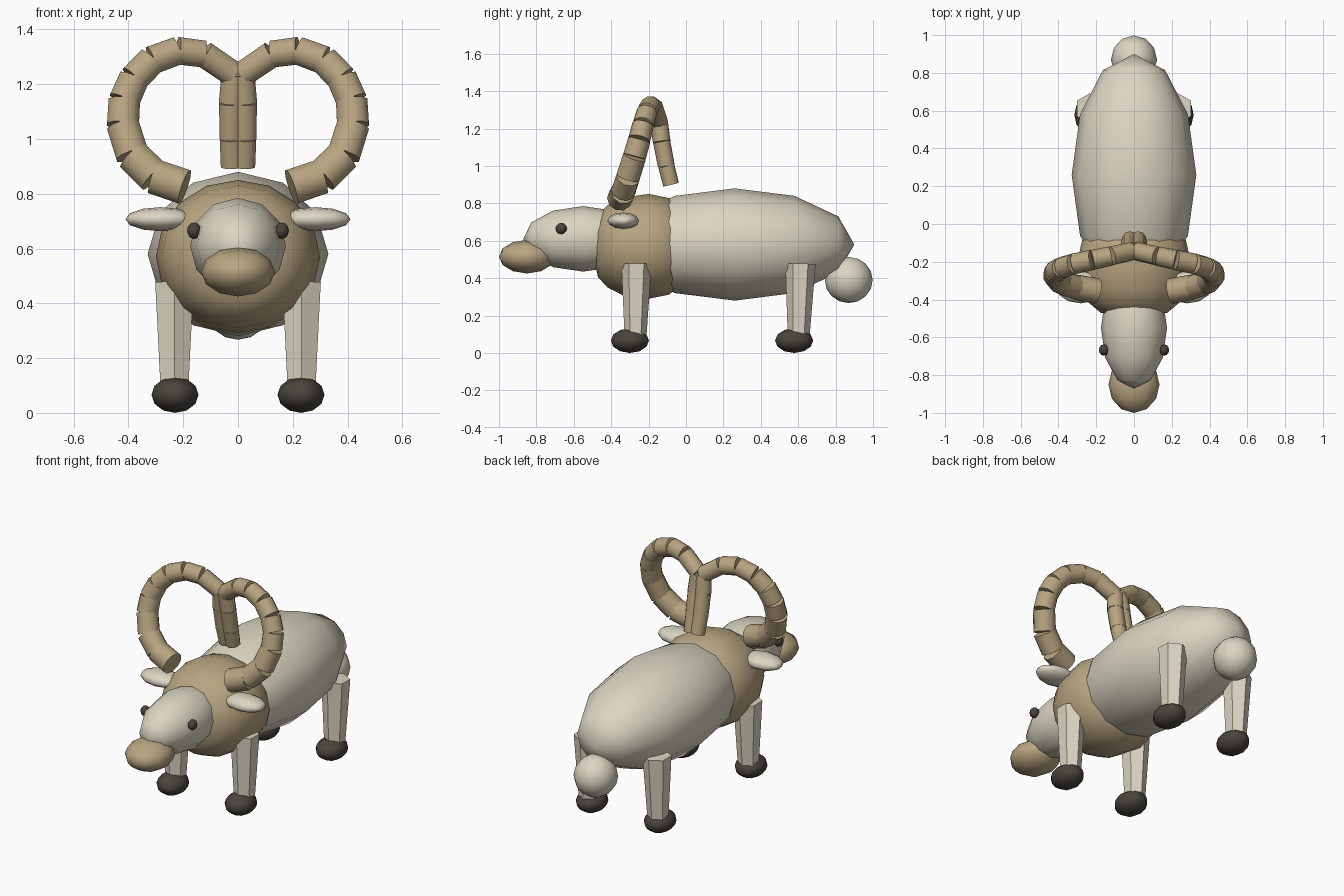
import bpy, bmesh, math
from mathutils import Vector, Matrix

if "Cube" in bpy.data.objects:
    bpy.data.objects.remove(bpy.data.objects["Cube"])


def material(name, rgb):
    m = bpy.data.materials.new(name)
    m.diffuse_color = (*rgb, 1)
    m.use_nodes = True
    m.node_tree.nodes["Principled BSDF"].inputs["Base Color"].default_value = m.diffuse_color
    return m


CREAM = material("cream wool", (0.71, 0.67, 0.54))
TAN = material("tan horn", (0.48, 0.375, 0.22))
DARK = material("dark hoof", (0.065, 0.057, 0.046))


def finish(name, bm, mat, angle):
    bmesh.ops.recalc_face_normals(bm, faces=bm.faces)
    me = bpy.data.meshes.new(name)
    bm.to_mesh(me)
    bm.free()
    me.materials.append(mat)
    ob = bpy.data.objects.new(name, me)
    bpy.context.collection.objects.link(ob)
    bpy.ops.object.select_all(action='DESELECT')
    ob.select_set(True)
    bpy.context.view_layer.objects.active = ob
    if angle:
        bpy.ops.object.shade_smooth_by_angle(angle=math.radians(angle))
    return ob


def ellipsoid(name, centre, radii, mat, axis='Y', segments=12, rings=6):
    """Sphere with its poles along the given axis, stretched to the radii."""
    bm = bmesh.new()
    bmesh.ops.create_uvsphere(bm, u_segments=segments, v_segments=rings, radius=1)
    turn = {'X': Matrix.Rotation(math.pi / 2, 4, 'Y'),
            'Y': Matrix.Rotation(math.pi / 2, 4, 'X'),
            'Z': Matrix.Identity(4)}[axis]
    bm.transform(Matrix.Translation(centre) @ Matrix.Diagonal((*radii, 1)) @ turn)
    return finish(name, bm, mat, 75)


def loft(bm, loops):
    """Skin a list of point loops and cap both ends."""
    rows = [[bm.verts.new(p) for p in loop] for loop in loops]
    n = len(rows[0])
    for a, b in zip(rows, rows[1:]):
        for i in range(n):
            j = (i + 1) % n
            bm.faces.new((a[i], a[j], b[j], b[i]))
    bm.faces.new(rows[0])
    bm.faces.new(rows[-1])


def frustum(bm, a, b, ra, rb, sides):
    a, b = Vector(a), Vector(b)
    d = (b - a).normalized()
    u = (Vector((0, 1, 0)) - d * d.y).normalized()
    v = d.cross(u)
    angles = [2 * math.pi * i / sides for i in range(sides)]
    loft(bm, [[p + (u * math.cos(t) + v * math.sin(t)) * r for t in angles]
              for p, r in ((a, ra), (b, rb))])


# Body, head, muzzle and tail
ellipsoid("body", (0, 0.26, 0.58), (0.33, 0.64, 0.30), CREAM)
ellipsoid("head", (0, -0.55, 0.61), (0.175, 0.32, 0.175), CREAM)
ellipsoid("muzzle", (0, -0.85, 0.515), (0.135, 0.15, 0.09), TAN)
ellipsoid("tail", (0, 0.87, 0.39), (0.122, 0.128, 0.123), CREAM, 'Z', 12, 8)

# Woolly collar: blunt barrel turned around the neck
bm = bmesh.new()
profile = [(-0.49, 0.08), (-0.47, 0.165), (-0.42, 0.22), (-0.34, 0.26),
           (-0.2, 0.28), (-0.09, 0.258), (0.0, 0.18)]
loft(bm, [[(1.07 * r * math.cos(t), y, 0.57 + r * math.sin(t))
           for t in (2 * math.pi * i / 16 for i in range(16))]
          for y, r in profile])
finish("collar", bm, TAN, 60)

# Horn path: out from the ear, up and over, then down at the back of the neck
horn_path = [(0.195, -0.355, 0.825), (0.305, -0.335, 0.862), (0.385, -0.31, 0.94),
             (0.42, -0.275, 1.05), (0.415, -0.25, 1.14), (0.38, -0.23, 1.22),
             (0.315, -0.21, 1.287), (0.22, -0.19, 1.322), (0.125, -0.17, 1.31),
             (0.015, -0.145, 1.235), (0.025, -0.13, 1.13), (0.025, -0.105, 1.0),
             (0.022, -0.08, 0.9)]

for side, s in (("left", -1), ("right", 1)):
    # Horn of separate short segments
    bm = bmesh.new()
    points = [Vector((s * x, y, z)) for x, y, z in horn_path]
    for i, (p, q) in enumerate(zip(points, points[1:])):
        r = 0.068 - 0.0022 * i
        frustum(bm, p, q, r, r - 0.001, 10)
    finish(f"horn_{side}", bm, TAN, 45)

    # Ear and eye
    ellipsoid(f"ear_{side}", (s * 0.283, -0.335, 0.707), (0.128, 0.085, 0.044), CREAM, 'X')
    ellipsoid(f"eye_{side}", (s * 0.16, -0.667, 0.665), (0.026, 0.03, 0.03), DARK, 'Z')

    # Legs with hooves
    for end, top_y, low_y, hoof_y in (("front", -0.265, -0.27, -0.30),
                                      ("hind", 0.612, 0.602, 0.578)):
        bm = bmesh.new()
        frustum(bm, (s * 0.232, top_y, 0.478), (s * 0.232, low_y, 0.08), 0.081, 0.058, 6)
        finish(f"{end}_leg_{side}", bm, CREAM, 0)
        ellipsoid(f"{end}_hoof_{side}", (s * 0.23, hoof_y, 0.066), (0.086, 0.102, 0.066),
                  DARK, 'Y')
